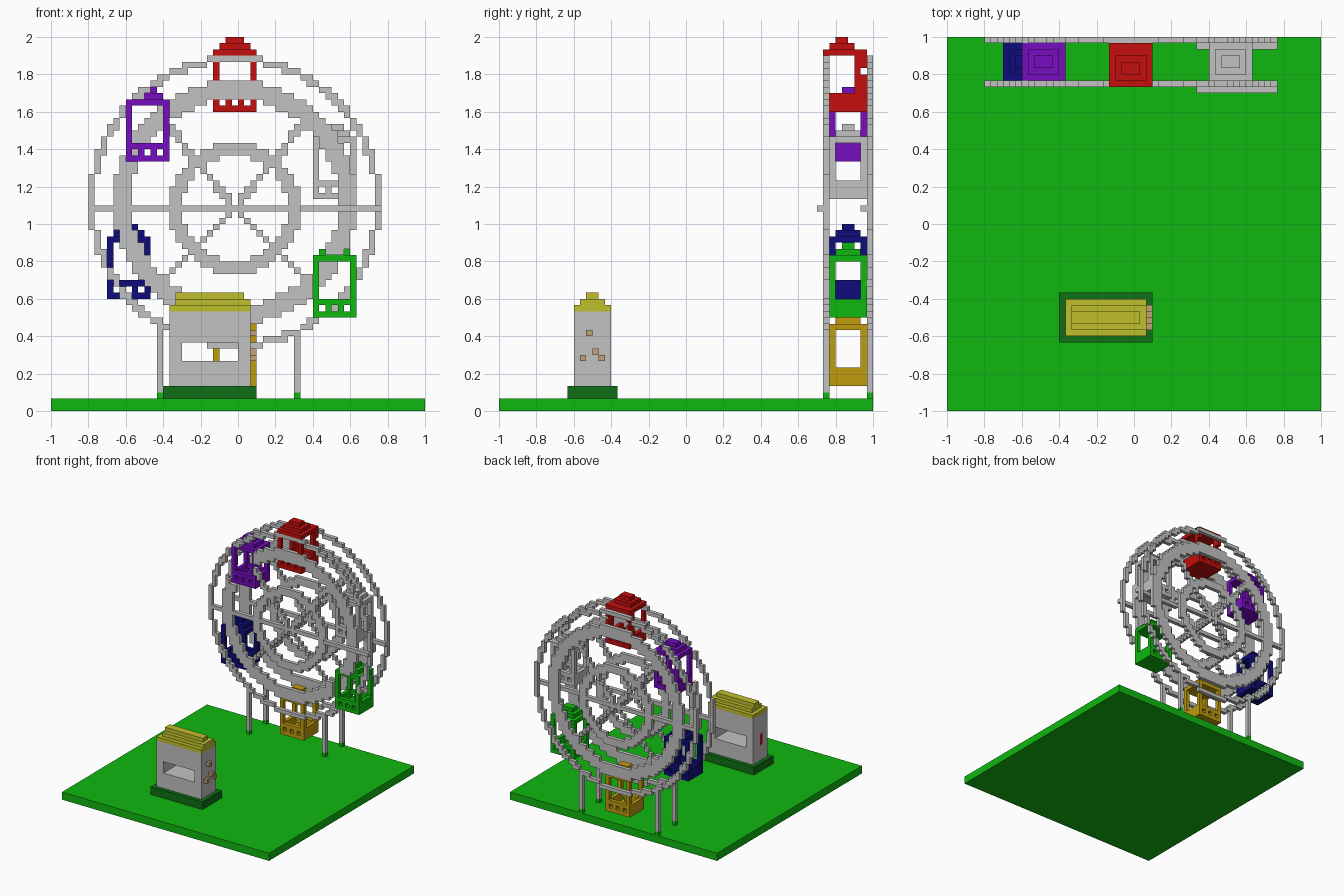
import bpy, bmesh, math

if "Cube" in bpy.data.objects:
    bpy.data.objects.remove(bpy.data.objects["Cube"], do_unlink=True)

V = 1 / 30            # size of one block
CX = 29               # wheel centre column
FRONT, BACK = 52, 59  # depth rows of the two wheel frames

COLOURS = {
    "grass green": (0.005, 0.48, 0.005),
    "dark green": (0.005, 0.16, 0.008),
    "light grey": (0.54, 0.54, 0.54),
    "red": (0.56, 0.004, 0.004),
    "purple": (0.18, 0.004, 0.53),
    "navy blue": (0.004, 0.004, 0.2),
    "gold": (0.53, 0.33, 0.004),
    "yellow": (0.53, 0.53, 0.026),
    "tan": (0.53, 0.36, 0.18),
}
MATS = {}
for name, rgb in COLOURS.items():
    m = bpy.data.materials.new(name)
    m.use_nodes = True
    m.diffuse_color = (*rgb, 1)
    m.node_tree.nodes["Principled BSDF"].inputs["Base Color"].default_value = (*rgb, 1)
    MATS[name] = m

cells = {}        # block position -> part name
part_colour = {}  # part name -> colour name


def put(part, i, j, k, keep=False):
    if not (keep and (i, j, k) in cells):
        cells[(i, j, k)] = part


def box(part, i0, i1, j0, j1, k0, k1, keep=False):
    for i in range(i0, i1):
        for j in range(j0, j1):
            for k in range(k0, k1):
                put(part, i, j, k, keep)


def clear(i0, i1, j0, j1, k0, k1):
    for c in [c for c in cells if i0 <= c[0] < i1 and j0 <= c[1] < j1 and k0 <= c[2] < k1]:
        del cells[c]


def ring(part, j, cz, r0, r1):
    for i in range(60):
        for k in range(60):
            if r0 <= math.hypot(i - CX, k - cz) < r1:
                put(part, i, j, k)


def spoke(part, j, angle, length):
    a = math.radians(angle)
    for s in range(int(length * 2) + 1):
        put(part, round(CX + s / 2 * math.cos(a)), j, round(32 + s / 2 * math.sin(a)), True)


# Wheel frames: rim, broad band, hub ring, spokes and legs
for side, j in (("front", FRONT), ("back", BACK)):
    wheel, legs, feet = side + "_wheel_frame", side + "_legs", side + "_leg_feet"
    part_colour.update({wheel: "light grey", legs: "light grey", feet: "grass green"})
    ring(wheel, j, 33, 22.45, 23.5)
    ring(wheel, j, 33, 16.5, 19.45)
    ring(wheel, j, 32, 8.5, 10.45)
    for angle in (51, 129, 225, 315):
        spoke(wheel, j, angle, 17)
    box(wheel, 6, 40, j, j + 1, 32, 33)
    box(wheel, 40, 53, j - 1, j, 32, 33)  # this half sits one block forward
    for i, top in ((17, 14), (39, 13)):
        box(legs, i, i + 1, j, j + 1, 3, top, True)
        box(feet, i, i + 1, j, j + 1, 2, 3)


# Gondolas: floor, low walls with small openings, corner posts, stepped roof
def gondola(part, colour, i, k, j0=53, j1=59, roof_j=53):
    part_colour[part] = colour
    box(part, i, i + 7, j0, j1, k, k + 1, True)
    for dk in (1, 2):
        for n in range(7):
            for j in range(j0, j1):
                wall = n in (0, 6) or j in (j0, j1 - 1)
                hole = dk == 1 and n in (1, 3, 5)
                if wall and not hole:
                    put(part, i + n, j, k + dk, True)
    for n in (0, 6):
        for j in (j0, j1 - 1):
            box(part, i + n, i + n + 1, j, j + 1, k + 3, k + 9, True)
    box(part, i, i + 7, j0, j1, k + 9, k + 10, True)
    for s in (1, 2):
        box(part, i + s, i + 7 - s, roof_j + s, roof_j + 6 - s, k + 9 + s, k + 10 + s, True)


# Open the front frame where two gondolas stand clear of it
for i, k in ((12, 40), (42, 15)):
    clear(i, i + 7, FRONT, FRONT + 1, k, k + 10)

gondola("top_gondola", "red", 26, 48, 52, 59, 52)
for i in (26, 32):
    box("top_gondola", i, i + 1, 57, 58, 51, 57)
    clear(i, i + 1, 58, 59, 54, 55)
gondola("upper_right_gondola", "purple", 12, 40)
gondola("upper_left_gondola", "light grey", 42, 34)
gondola("lower_right_gondola", "navy blue", 9, 18)
gondola("lower_left_gondola", "grass green", 42, 15)
gondola("bottom_gondola", "gold", 26, 4)

# Ticket booth: plinth, body with a through window, stepped roof
part_colour.update({"booth_plinth": "dark green", "booth_body": "light grey",
                    "booth_roof": "yellow", "booth_knobs": "tan", "booth_handle": "red"})
box("booth_plinth", 18, 33, 11, 19, 2, 4)
box("booth_body", 19, 32, 12, 18, 4, 16)
clear(21, 30, 12, 18, 8, 11)
box("booth_roof", 19, 32, 12, 18, 16, 17)
box("booth_roof", 20, 32, 13, 17, 17, 18)
box("booth_roof", 20, 31, 14, 16, 18, 19)
for j, k in ((14, 12), (15, 9), (13, 8), (16, 8)):
    put("booth_knobs", 32, j, k)
box("booth_handle", 19, 20, 14, 15, 8, 11)

# Outward faces of a block: direction and its four corners
FACES = {}
for axis in range(3):
    for sign in (0, 1):
        u, w = (axis + 1) % 3, (axis + 2) % 3
        quad = []
        for a, b in ((0, 0), (1, 0), (1, 1), (0, 1)):
            c = [0, 0, 0]
            c[axis], c[u], c[w] = sign, a, b
            quad.append(tuple(c))
        d = [0, 0, 0]
        d[axis] = 1 if sign else -1
        FACES[tuple(d)] = quad if sign else quad[::-1]


def build(part):
    bm = bmesh.new()
    verts = {}
    for (i, j, k), p in cells.items():
        if p != part:
            continue
        for d, quad in FACES.items():
            if (i + d[0], j + d[1], k + d[2]) in cells:
                continue
            face = []
            for c in quad:
                key = (i + c[0], j + c[1], k + c[2])
                if key not in verts:
                    verts[key] = bm.verts.new((key[0] * V - 1, key[1] * V - 1, key[2] * V))
                face.append(verts[key])
            bm.faces.new(face)
    mesh = bpy.data.meshes.new(part)
    bm.to_mesh(mesh)
    bm.free()
    mesh.materials.append(MATS[part_colour[part]])
    bpy.context.collection.objects.link(bpy.data.objects.new(part, mesh))


for part in part_colour:
    build(part)

# Ground slab
bpy.ops.mesh.primitive_cube_add(size=1, location=(0, 0, V))
ground = bpy.context.object
ground.name = "ground"
ground.scale = (2, 2, 2 * V)
ground.data.materials.append(MATS["grass green"])
